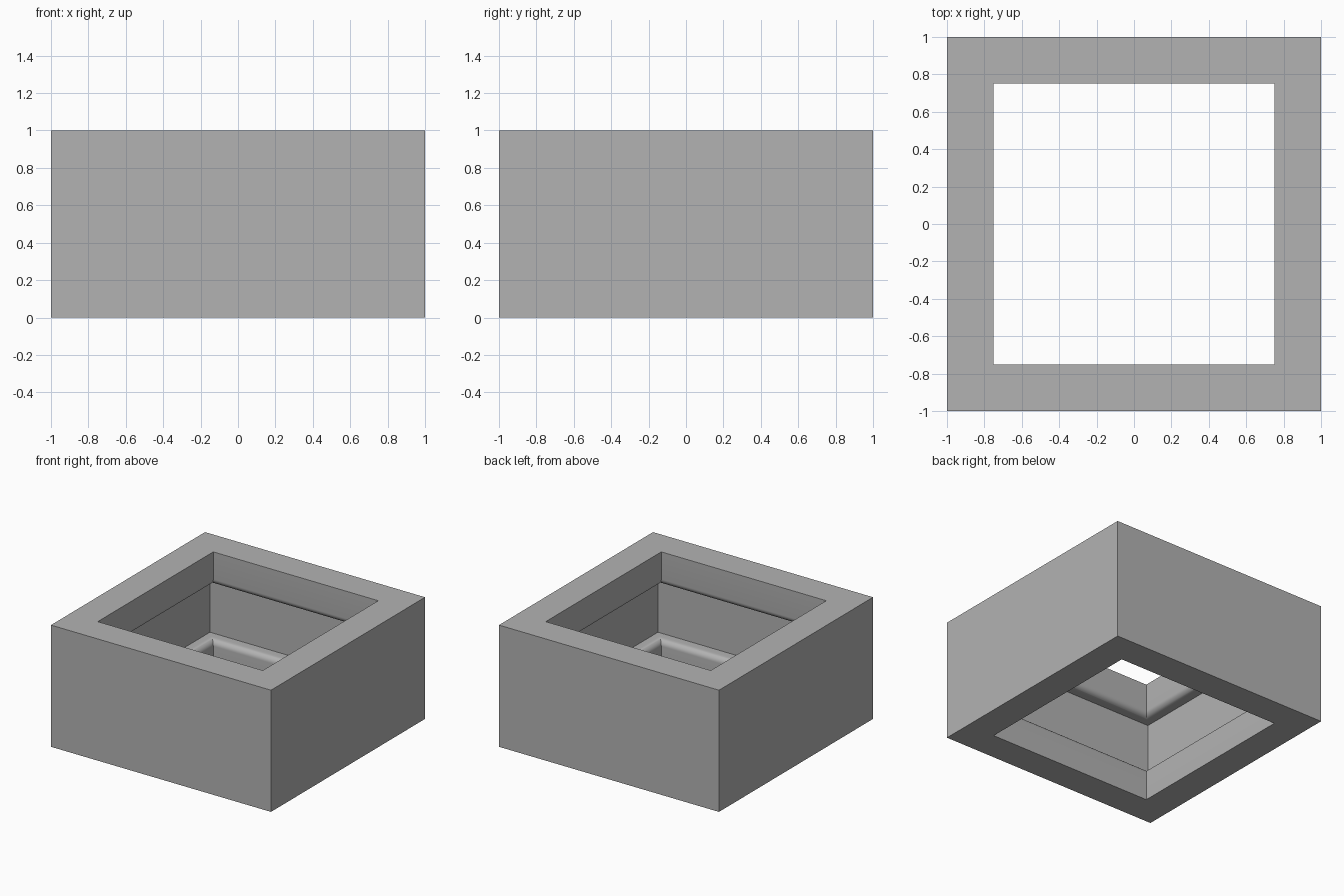
import bpy
import bmesh
from math import sin, cos, pi, radians

cube = bpy.data.objects.get("Cube")
if cube:
    bpy.data.objects.remove(cube, do_unlink=True)

HEIGHT = 1.0
OUTER = 1.0       # half width of the outside
OPENING = 0.75    # half width of the top and bottom openings
CAVITY = 0.85     # half width of the recessed band inside
SHELF = 0.275     # height of the lower shelf
ROUND = 0.05      # radius of the rounded lip edges
STEPS = 8

# Material
grey = bpy.data.materials.new("plain grey")
grey.use_nodes = True
colour = (0.45, 0.45, 0.45, 1)
grey.diffuse_color = colour
grey.node_tree.nodes["Principled BSDF"].inputs["Base Color"].default_value = colour

# Wall cross-section: lower half as (half width, height), then mirrored upwards
lower = [(OUTER, 0), (OPENING, 0)]
for i in range(STEPS + 1):
    a = pi / 2 * i / STEPS
    lower.append((OPENING + ROUND * (1 - cos(a)), SHELF - ROUND + ROUND * sin(a)))
lower.append((CAVITY, SHELF))
profile = lower + [(w, HEIGHT - z) for w, z in reversed(lower)]

# Square ring: the cross-section carried round four mitred corners
bm = bmesh.new()
corners = [(-1, -1), (1, -1), (1, 1), (-1, 1)]
rings = [[bm.verts.new((w * x, w * y, z)) for x, y in corners] for w, z in profile]
for i, ring in enumerate(rings):
    following = rings[(i + 1) % len(rings)]
    for k in range(4):
        n = (k + 1) % 4
        bm.faces.new((ring[k], ring[n], following[n], following[k]))
bmesh.ops.recalc_face_normals(bm, faces=bm.faces)

mesh = bpy.data.meshes.new("square_ring_block")
bm.to_mesh(mesh)
bm.free()
mesh.materials.append(grey)
block = bpy.data.objects.new("square_ring_block", mesh)
bpy.context.collection.objects.link(block)

# Smooth lip edges, crisp everywhere else
bpy.ops.object.select_all(action='DESELECT')
block.select_set(True)
bpy.context.view_layer.objects.active = block
bpy.ops.object.shade_smooth_by_angle(angle=radians(30))
